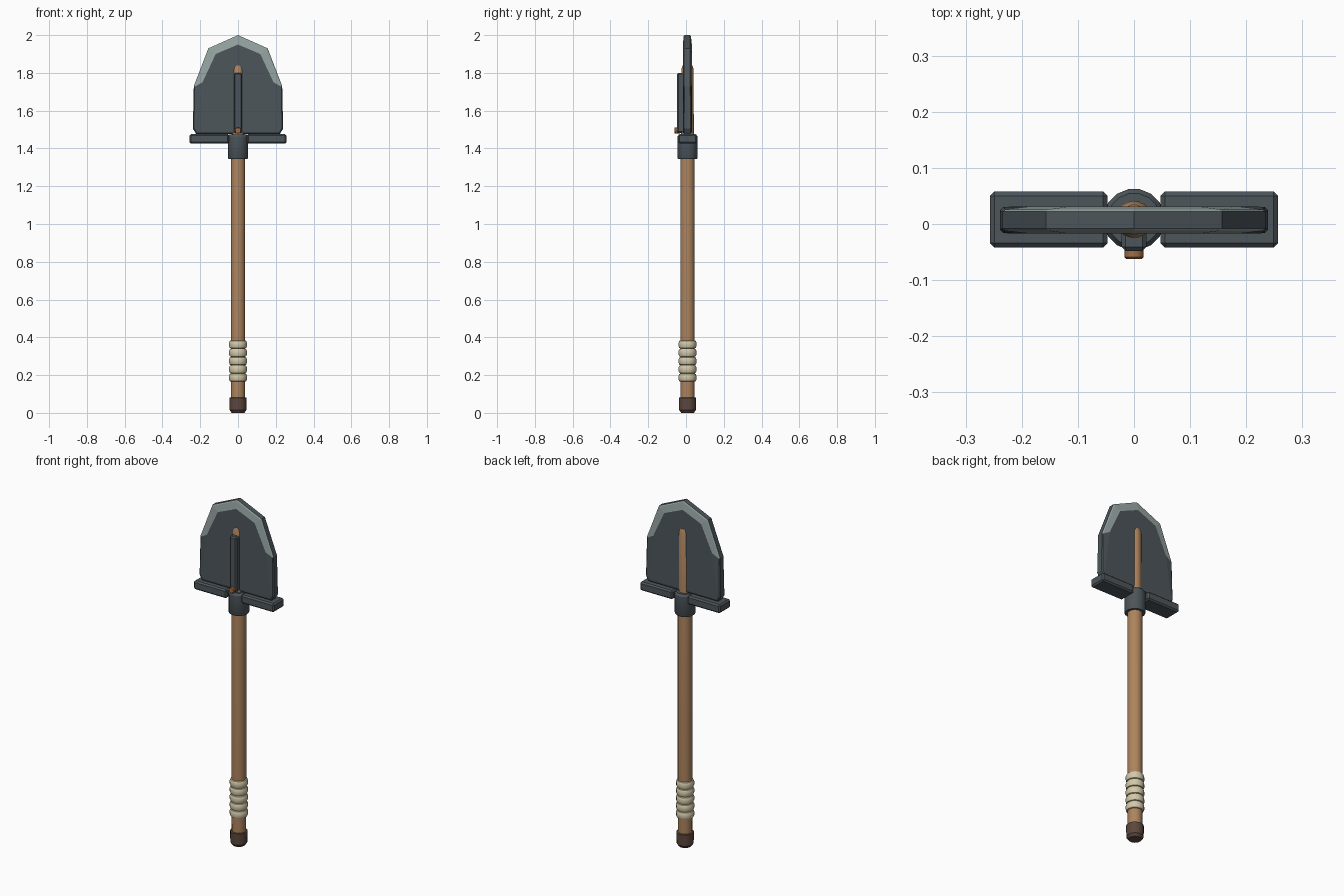
import bpy, bmesh, math

if "Cube" in bpy.data.objects:
    bpy.data.objects.remove(bpy.data.objects["Cube"])

CY = 0.008  # depth of the handle axis


def material(name, rgb):
    m = bpy.data.materials.new(name)
    m.diffuse_color = (*rgb, 1)
    m.use_nodes = True
    m.node_tree.nodes["Principled BSDF"].inputs["Base Color"].default_value = m.diffuse_color
    return m


SLATE = material("slate_metal", (0.075, 0.093, 0.105))
SILVER = material("sharpened_metal", (0.31, 0.38, 0.365))
WOOD = material("wood", (0.42, 0.23, 0.11))
CLOTH = material("cloth_wrap", (0.66, 0.59, 0.40))
CAP = material("dark_cap", (0.107, 0.064, 0.048))
COPPER = material("copper", (0.37, 0.15, 0.055))


def make(name, bm, mats, smooth=False):
    bmesh.ops.recalc_face_normals(bm, faces=bm.faces)
    me = bpy.data.meshes.new(name)
    bm.to_mesh(me)
    bm.free()
    for m in mats:
        me.materials.append(m)
    ob = bpy.data.objects.new(name, me)
    bpy.context.collection.objects.link(ob)
    if smooth:
        bpy.ops.object.select_all(action='DESELECT')
        ob.select_set(True)
        bpy.context.view_layer.objects.active = ob
        bpy.ops.object.shade_smooth_by_angle(angle=math.radians(32))
    return ob


def lathe(name, profile, mat, sides=16):
    """Closed solid turned around the handle axis from (radius, z) pairs."""
    bm = bmesh.new()
    rings = []
    for r, z in profile:
        angles = [2 * math.pi * (i + 0.5) / sides for i in range(sides)]
        rings.append([bm.verts.new((r * math.cos(a), CY + r * math.sin(a), z)) for a in angles])
    for a, b in zip(rings, rings[1:]):
        for i in range(sides):
            j = (i + 1) % sides
            bm.faces.new((a[i], a[j], b[j], b[i]))
    bm.faces.new(rings[0])
    bm.faces.new(rings[-1])
    return make(name, bm, [mat], True)


def box(name, lo, hi, mat, bevel):
    bm = bmesh.new()
    bmesh.ops.create_cube(bm, size=1)
    for v in bm.verts:
        v.co = [l + (c + 0.5) * (h - l) for c, l, h in zip(v.co, lo, hi)]
    bmesh.ops.bevel(bm, geom=bm.edges[:], offset=bevel, segments=1, affect='EDGES')
    return make(name, bm, [mat])


# Handle, pommel cap, grip wraps and socket
lathe("handle", [(0.038, 0.03), (0.039, 0.4), (0.039, 1.38), (0.034, 1.47),
                 (0.033, 1.82), (0.026, 1.84)], WOOD)
lathe("pommel_cap", [(0.034, 0), (0.045, 0.015), (0.046, 0.08), (0.038, 0.082)], CAP)
for i in range(5):
    z = 0.165 + i * 0.0438
    lathe(f"grip_wrap_{i + 1}", [(0.037, z), (0.044, z + 0.003), (0.048, z + 0.012), (0.048, z + 0.032),
                                 (0.044, z + 0.041), (0.037, z + 0.0438)], CLOTH)
lathe("socket", [(0.052, 1.345), (0.055, 1.35), (0.055, 1.462), (0.047, 1.474)], SLATE)

# Foot rests either side of the socket
for name, s in (("foot_rest_right", 1), ("foot_rest_left", -1)):
    xs = sorted((s * 0.047, s * 0.257))
    box(name, (xs[0], -0.042, 1.426), (xs[1], 0.058, 1.476), SLATE, 0.008)

# Front rib and rivet
box("front_rib", (-0.022, -0.048, 1.483), (0.022, 0.0, 1.80), SLATE, 0.007)
bm = bmesh.new()
bmesh.ops.create_cone(bm, cap_ends=True, segments=12, radius1=0.017, radius2=0.017, depth=0.03)
caps = [e for e in bm.edges if abs(e.verts[0].co.z - e.verts[1].co.z) < 1e-5]
bmesh.ops.bevel(bm, geom=caps, offset=0.003, segments=1, affect='EDGES')
for v in bm.verts:
    x, y, z = v.co
    v.co = (x, -0.047 + z, 1.495 + y)
make("rivet", bm, [COPPER], True)


# Blade: outline loops run from the tip down the right, back up the left
def mirrored(pts):
    return pts + [(-x, z) for x, z in reversed(pts) if x > 0]


rim = mirrored([(0, 2.0), (0.157, 1.93), (0.234, 1.73), (0.239, 1.505), (0.222, 1.477)])
chamfer = mirrored([(0, 1.994), (0.152, 1.926), (0.229, 1.727), (0.233, 1.509), (0.219, 1.483)])
inner = mirrored([(0, 1.95), (0.118, 1.90), (0.188, 1.75), (0.222, 1.515), (0.212, 1.492)])
n = len(rim)
bm = bmesh.new()
rims = []
for side in (-1, 1):
    loops = []
    for pts, sharp, blunt in ((rim, 0.015, 0.017), (chamfer, 0.019, 0.023), (inner, 0.024, 0.024)):
        loops.append([bm.verts.new((x, 0.007 + side * (sharp if z > 1.72 else blunt), z)) for x, z in pts])
    for a, b in zip(loops, loops[1:]):
        for i in range(n):
            j = (i + 1) % n
            f = bm.faces.new((a[i], a[j], b[j], b[i]))
            # sharpened band only around the upper edge
            f.material_index = int(min(rim[i][1], rim[j][1]) > 1.72)
    bm.faces.new(loops[2])
    rims.append(loops[0])
for i in range(n):
    j = (i + 1) % n
    bm.faces.new((rims[0][i], rims[0][j], rims[1][j], rims[1][i]))
make("blade", bm, [SLATE, SILVER])
